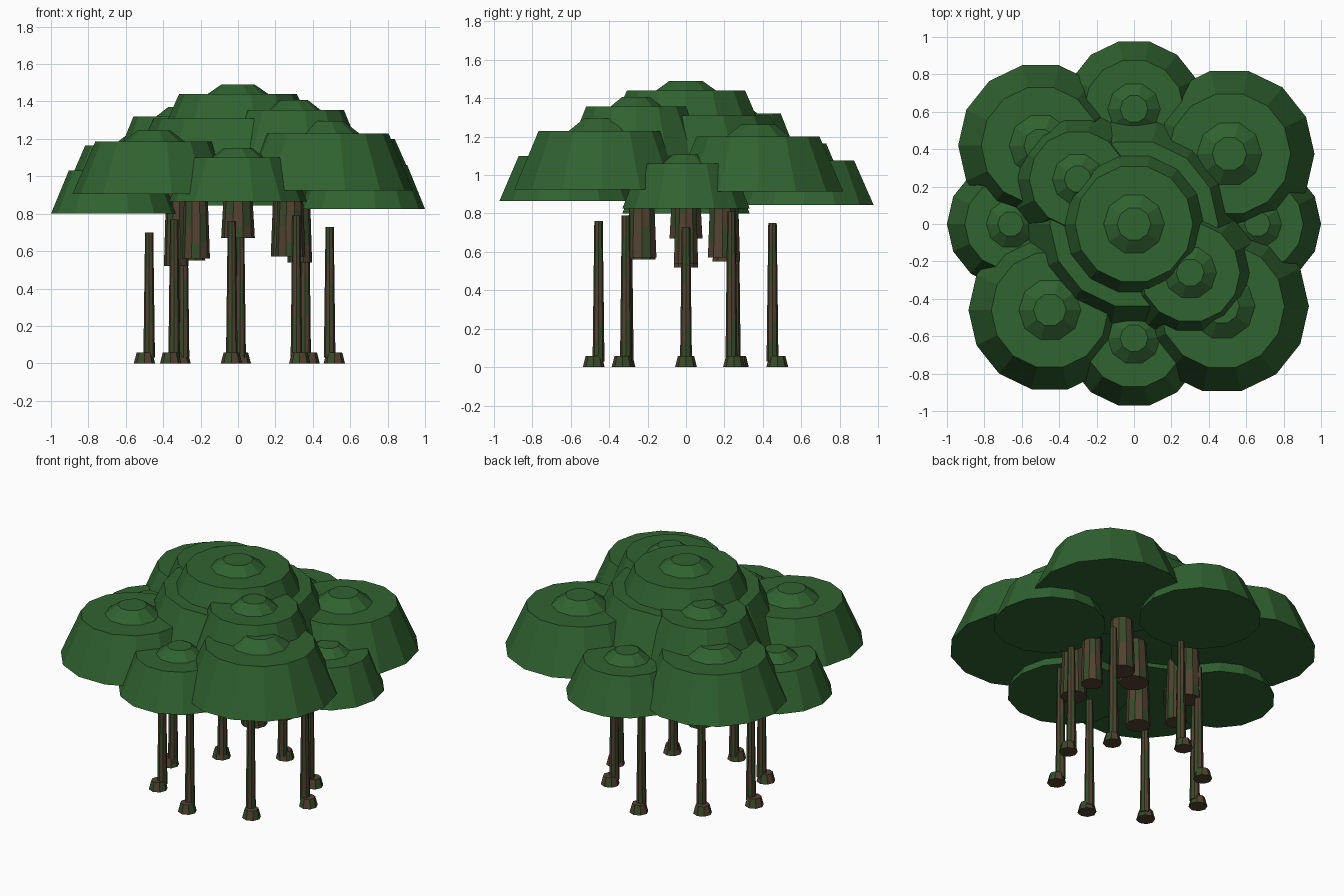
import bpy, math

if "Cube" in bpy.data.objects:
    bpy.data.objects.remove(bpy.data.objects["Cube"])


def material(name, rgb):
    m = bpy.data.materials.new(name)
    m.diffuse_color = (*rgb, 1)
    m.use_nodes = True
    m.node_tree.nodes["Principled BSDF"].inputs["Base Color"].default_value = m.diffuse_color
    return m


LEAF = material("leaf green", (0.030, 0.125, 0.030))
BARK = material("bark brown", (0.085, 0.055, 0.030))
MOSS = material("moss green", (0.038, 0.070, 0.022))


def lathe(name, x, y, profile, sides, mats, rule=None):
    """Closed stack of polygon rings given as (radius, z, dx, dy)."""
    verts, faces = [], []
    for r, z, dx, dy in profile:
        for i in range(sides):
            a = 2 * math.pi * i / sides
            verts.append((x + dx + r * math.cos(a), y + dy + r * math.sin(a), z))
    tags = []
    for j in range(len(profile) - 1):
        for i in range(sides):
            k = (i + 1) % sides
            faces.append((j * sides + i, j * sides + k,
                          (j + 1) * sides + k, (j + 1) * sides + i))
            tags.append(rule(i, j) if rule else 0)
    faces.append(tuple(range(sides))[::-1])
    n = (len(profile) - 1) * sides
    faces.append(tuple(range(n, n + sides)))
    tags += [0, 0]
    me = bpy.data.meshes.new(name)
    me.from_pydata(verts, [], faces)
    for m in mats:
        me.materials.append(m)
    for p, t in zip(me.polygons, tags):
        p.material_index = t
    ob = bpy.data.objects.new(name, me)
    bpy.context.collection.objects.link(ob)
    return ob


def mottled(i, j):
    return 1 if (i + 2 * j) % 5 in (0, 2) else 0


def clump(name, x, y, r, z0, z1, flat=None, cap=True):
    """Leaf clump: wide frustum with a small raised cap."""
    f = flat or 0.72 * r
    lathe(name, x, y, [(r, z0, 0, 0), (f, z1, 0, 0)], 14, [LEAF])
    if cap:
        c = 0.53 * f
        lathe(name + "_cap", x, y, [(c, z1 - 0.01, 0, 0),
              (c, z1, 0, 0), (0.28 * f, z1 + 0.14 * r, 0, 0)], 10, [LEAF])


# leaf clumps: x, y, bottom radius, bottom z, rim z
clump("crown_top", 0, 0, 0.44, 1.16, 1.44, 0.315, cap=False)
lathe("crown_top_cap", 0, 0, [(0.17, 1.435, 0, 0), (0.09, 1.49, 0, 0)], 10, [LEAF])
clump("crown_core", 0, 0, 0.62, 0.94, 1.31, 0.45, cap=False)
CLUMPS = [
    ("upper_back_left", -0.30, 0.24, 0.36, 1.07, 1.32),
    ("upper_front_right", 0.30, -0.26, 0.37, 1.10, 1.355),
    ("corner_front_left", -0.45, -0.46, 0.435, 0.905, 1.185),
    ("corner_back_right", 0.51, 0.375, 0.455, 0.913, 1.20),
    ("corner_back_left", -0.50, 0.42, 0.44, 0.88, 1.165),
    ("corner_front_right", 0.47, -0.44, 0.465, 0.925, 1.23),
    ("side_back", 0, 0.615, 0.37, 0.845, 1.075),
    ("side_front", 0, -0.61, 0.37, 0.865, 1.10),
    ("side_left", -0.66, 0, 0.34, 0.80, 1.03),
    ("side_right", 0.66, 0, 0.34, 0.825, 1.06),
]
for n, x, y, r, z0, z1 in CLUMPS:
    clump("leaves_" + n, x, y, r, z0, z1)

# thick stems hanging under the crown: x, y, radius, bottom z
STEMS = [(0, 0, 0.09, 0.67), (-0.25, 0.21, 0.075, 0.55), (0.28, -0.23, 0.08, 0.57),
         (-0.225, -0.23, 0.075, 0.56), (0.255, 0.19, 0.08, 0.57),
         (-0.33, 0, 0.066, 0.52), (0.33, 0, 0.066, 0.54)]
for i, (x, y, r, z) in enumerate(STEMS):
    prof = [(r * (1 - 0.04 * k), z + (0.98 - z) * k / 5, 0, 0) for k in range(6)]
    lathe(f"hanging_stem_{i + 1}", x, y, prof, 10, [BARK, MOSS], mottled)

# thin prop roots with flared feet: x, y, top z
ROOTS = [(-0.50, 0, 0.70), (0.515, 0, 0.73), (-0.035, -0.48, 0.76), (0.012, 0.475, 0.75),
         (0.33, -0.33, 0.79), (0.38, 0.25, 0.81), (-0.36, -0.32, 0.77), (-0.31, 0.27, 0.77)]
for i, (x, y, top) in enumerate(ROOTS):
    d = math.hypot(x, y)
    ux, uy = -x / d, -y / d
    prof = []
    for k in range(8):
        t = k / 7
        prof.append((0.031 - 0.009 * t, 0.03 + (top - 0.03) * t,
                     ux * 0.025, uy * 0.025))
    lathe(f"prop_root_{i + 1}", x, y, prof, 8, [BARK, MOSS], mottled)
    lathe(f"root_foot_{i + 1}", x, y, [(0.057, 0, 0, 0), (0.042, 0.058, 0, 0)],
          8, [BARK, MOSS], mottled)
